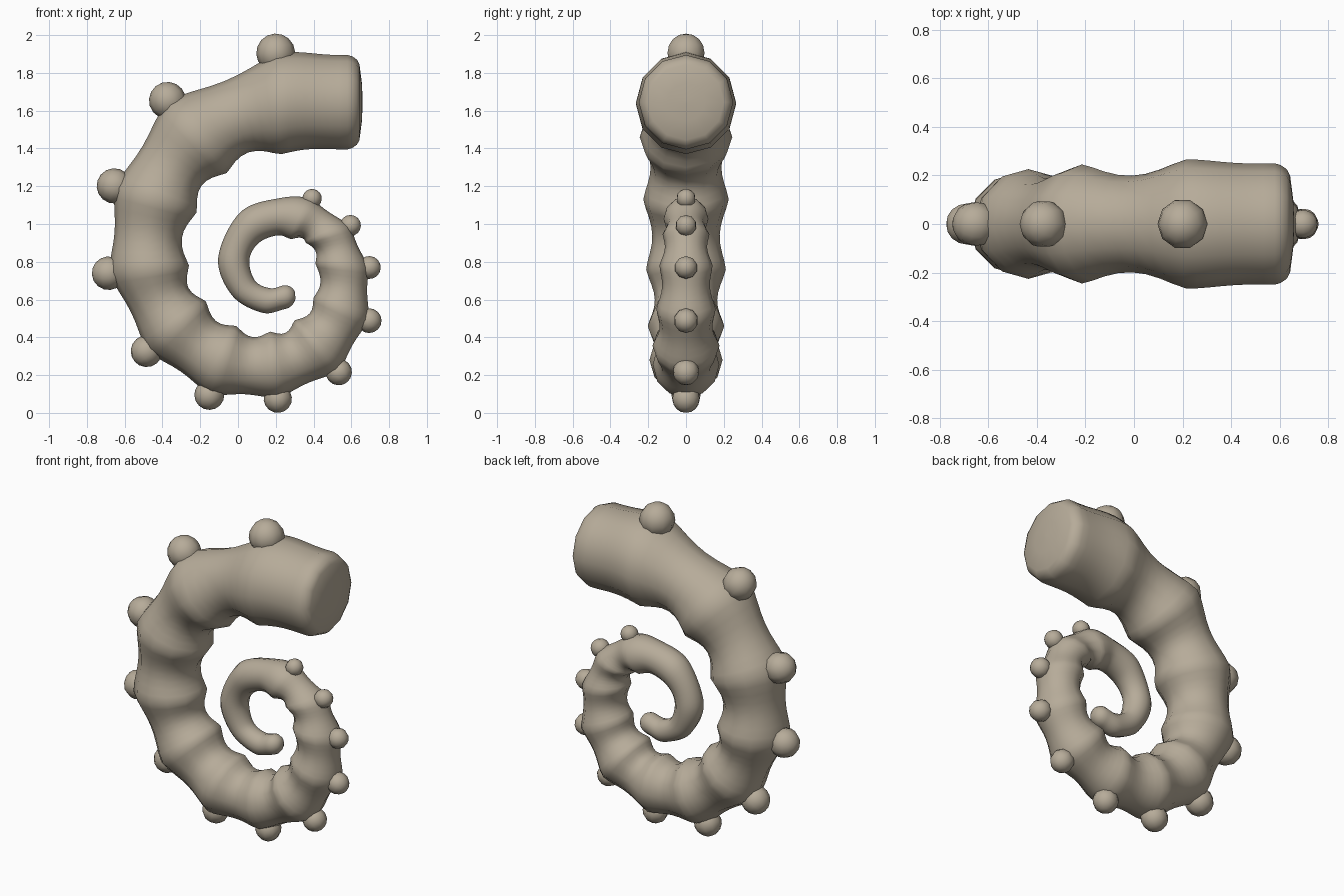
import bpy, bmesh, math
from mathutils import Vector

SIDES = 12
STEPS = 8

if "Cube" in bpy.data.objects:
    bpy.data.objects.remove(bpy.data.objects["Cube"], do_unlink=True)

mat = bpy.data.materials.new("warm stone beige")
mat.use_nodes = True
colour = (0.47, 0.41, 0.32, 1)
mat.diffuse_color = colour
mat.node_tree.nodes["Principled BSDF"].inputs["Base Color"].default_value = colour

# Outer and inner edge of each section, as (x, z, x, z), from the wide end to the tip
open_end = [(0.58, 1.895, 0.58, 1.395)]
ridges = [
    (0.20, 1.90, 0.23, 1.37), (-0.37, 1.65, -0.06, 1.27),
    (-0.65, 1.20, -0.22, 1.06), (-0.68, 0.74, -0.26, 0.78),
    (-0.48, 0.33, -0.17, 0.59), (-0.15, 0.10, -0.01, 0.46),
    (0.21, 0.08, 0.17, 0.43), (0.53, 0.22, 0.30, 0.49),
    (0.69, 0.49, 0.40, 0.61), (0.69, 0.77, 0.41, 0.79),
    (0.59, 0.99, 0.36, 0.90), (0.39, 1.13, 0.28, 0.92),
]
tail = [
    (0.21, 1.135, 0.21, 0.94), (0.01, 1.06, 0.11, 0.90),
    (-0.105, 0.82, 0.06, 0.81), (-0.03, 0.62, 0.09, 0.70),
    (0.13, 0.53, 0.17, 0.66), (0.25, 0.55, 0.24, 0.675),
]


def section(row):
    """Centre and half-width vector of a section, packed for interpolation."""
    ox, oz, ix, iz = row
    return Vector(((ox + ix) / 2, (oz + iz) / 2, (ox - ix) / 2, (oz - iz) / 2))


def catmull(a, b, c, d, t):
    return 0.5 * (2 * b + (c - a) * t + (2 * a - 5 * b + 4 * c - d) * t ** 2
                  + (3 * b - a - 3 * c + d) * t ** 3)


keys = [section(r) for r in open_end + ridges + tail]
padded = [2 * keys[0] - keys[1]] + keys + [2 * keys[-1] - keys[-2]]

# Smooth path with a valley between each pair of ridges
rings = []
for i in range(len(keys) - 1):
    if i == 0:
        dip = 0.04
    elif i < len(ridges):
        dip = 0.21 - 0.006 * i
    else:
        dip = 0
    for s in range(STEPS):
        t = s / STEPS
        v = catmull(*padded[i:i + 4], t)
        k = 1 - dip * math.sin(math.pi * t) ** 1.4
        rings.append((Vector((v[0], 0, v[1])), Vector((v[2], 0, v[3])) * k))


def cap(row, forward, profile):
    """Rings closing an end: each entry is (distance along, scale)."""
    centre = Vector((row[0], 0, row[1]))
    half = Vector((row[2], 0, row[3]))
    return [(centre + forward * d, half * k) for d, k in profile]


face_cap = cap(keys[0], Vector((1, 0, 0)),
               [(0.08, 0.03), (0.076, 0.4), (0.063, 0.8), (0.05, 0.9), (0.025, 0.97)])
tip_r = 0.062
tip_cap = cap(keys[-1], Vector((0.98, 0, 0.17)),
              [(tip_r * math.sin(a * math.pi / 10), math.cos(a * math.pi / 10))
               for a in range(5)])
rings = face_cap + rings + tip_cap


def finish(name, bm, angle):
    bmesh.ops.recalc_face_normals(bm, faces=bm.faces)
    mesh = bpy.data.meshes.new(name)
    bm.to_mesh(mesh)
    bm.free()
    mesh.materials.append(mat)
    obj = bpy.data.objects.new(name, mesh)
    bpy.context.collection.objects.link(obj)
    bpy.ops.object.select_all(action="DESELECT")
    obj.select_set(True)
    bpy.context.view_layer.objects.active = obj
    bpy.ops.object.shade_smooth_by_angle(angle=math.radians(angle))
    return obj


# Coiled body
bm = bmesh.new()
loops = []
for centre, half in rings:
    side = Vector((0, half.length, 0))
    loops.append([bm.verts.new(centre + half * math.cos(a) + side * math.sin(a))
                  for a in (math.tau * j / SIDES for j in range(SIDES))])
for a, b in zip(loops, loops[1:]):
    for j in range(SIDES):
        n = (j + 1) % SIDES
        bm.faces.new((a[j], a[n], b[n], b[j]))
bm.faces.new(loops[0])
bm.faces.new(loops[-1])
finish("coiled_horn", bm, 80)

# Round knobs on the crest of every ridge, shrinking towards the tip
for i, row in enumerate(ridges):
    key = section(row)
    out = Vector((key[2], 0, key[3])).normalized()
    radius = 0.103 - 0.0047 * i
    bm = bmesh.new()
    bmesh.ops.create_uvsphere(bm, u_segments=10, v_segments=8, radius=radius)
    knob = finish(f"knob_{i + 1}", bm, 80)
    knob.rotation_euler = out.to_track_quat("Z", "Y").to_euler()
    knob.location = Vector((row[0], 0, row[1])) + out * 0.005
